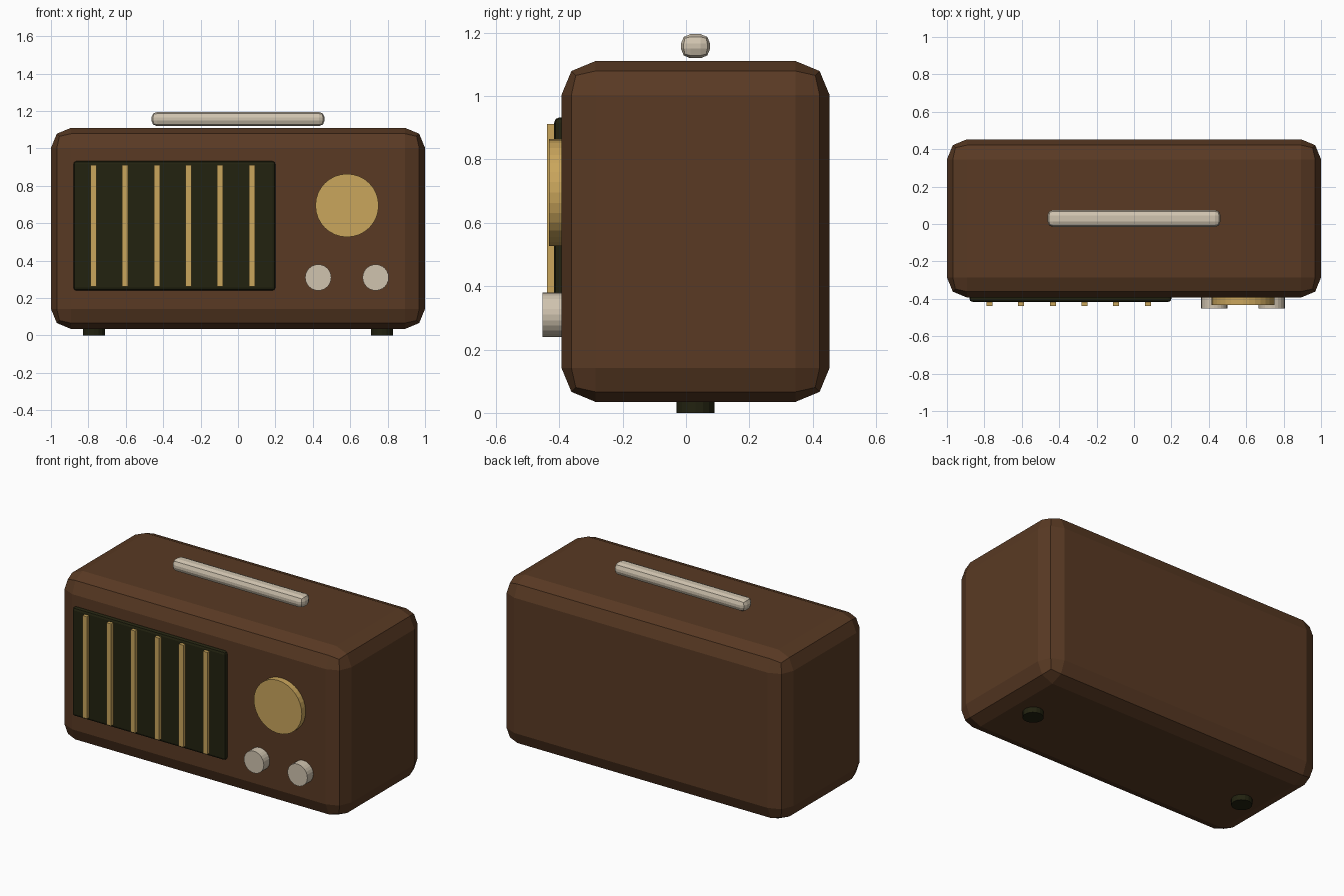
import bpy
from math import radians
from mathutils import Vector

cube = bpy.data.objects.get("Cube")
if cube:
    bpy.data.objects.remove(cube, do_unlink=True)


def material(name, rgb):
    mat = bpy.data.materials.new(name)
    mat.use_nodes = True
    mat.diffuse_color = (*rgb, 1)
    mat.node_tree.nodes["Principled BSDF"].inputs["Base Color"].default_value = (*rgb, 1)
    return mat


walnut = material("walnut brown", (0.1, 0.042, 0.017))
dark = material("dark olive", (0.016, 0.016, 0.005))
brass = material("brass", (0.59, 0.38, 0.107))
cream = material("cream", (0.63, 0.55, 0.43))


def box(name, low, high, mat, bevel=0):
    """Box between two corners, with optionally rounded edges."""
    low, high = Vector(low), Vector(high)
    bpy.ops.mesh.primitive_cube_add(size=1, location=(low + high) / 2)
    obj = bpy.context.object
    obj.name = name
    obj.scale = high - low
    bpy.ops.object.transform_apply(location=False, rotation=False, scale=True)
    obj.data.materials.append(mat)
    if bevel:
        mod = obj.modifiers.new("rounded edges", "BEVEL")
        mod.width = bevel
        mod.segments = 2
    return obj


def disc(name, centre, radius, depth, mat, sides, facing_front=True):
    """Cylinder lying along y, or standing along z."""
    turn = (radians(90), 0, 0) if facing_front else (0, 0, 0)
    bpy.ops.mesh.primitive_cylinder_add(vertices=sides, radius=radius, depth=depth,
                                        location=centre, rotation=turn)
    obj = bpy.context.object
    obj.name = name
    obj.data.materials.append(mat)
    return obj


# Cabinet and carrying handle
box("cabinet", (-1, -0.393, 0.035), (1, 0.453, 1.11), walnut, 0.107)
box("handle", (-0.463, -0.016, 1.119), (0.463, 0.076, 1.195), cream, 0.03)

# Speaker grille with upright slats
box("speaker_grille", (-0.88, -0.416, 0.24), (0.2, -0.37, 0.932), dark, 0.016)
for i in range(6):
    x = -0.773 + i * 0.1695
    box(f"grille_slat_{i + 1}", (x - 0.016, -0.438, 0.262), (x + 0.016, -0.4, 0.912), brass)

# Tuning dial and knobs
disc("tuning_dial", (0.583, -0.406, 0.695), 0.169, 0.052, brass, 32)
for side, x in (("right", 0.429), ("left", 0.736)):
    disc(f"{side}_knob", (x, -0.416, 0.31), 0.07, 0.074, cream, 24)

# Feet
for side, x in (("right", -0.77), ("left", 0.77)):
    disc(f"{side}_foot", (x, 0.03, 0.03), 0.06, 0.06, dark, 16, facing_front=False)
